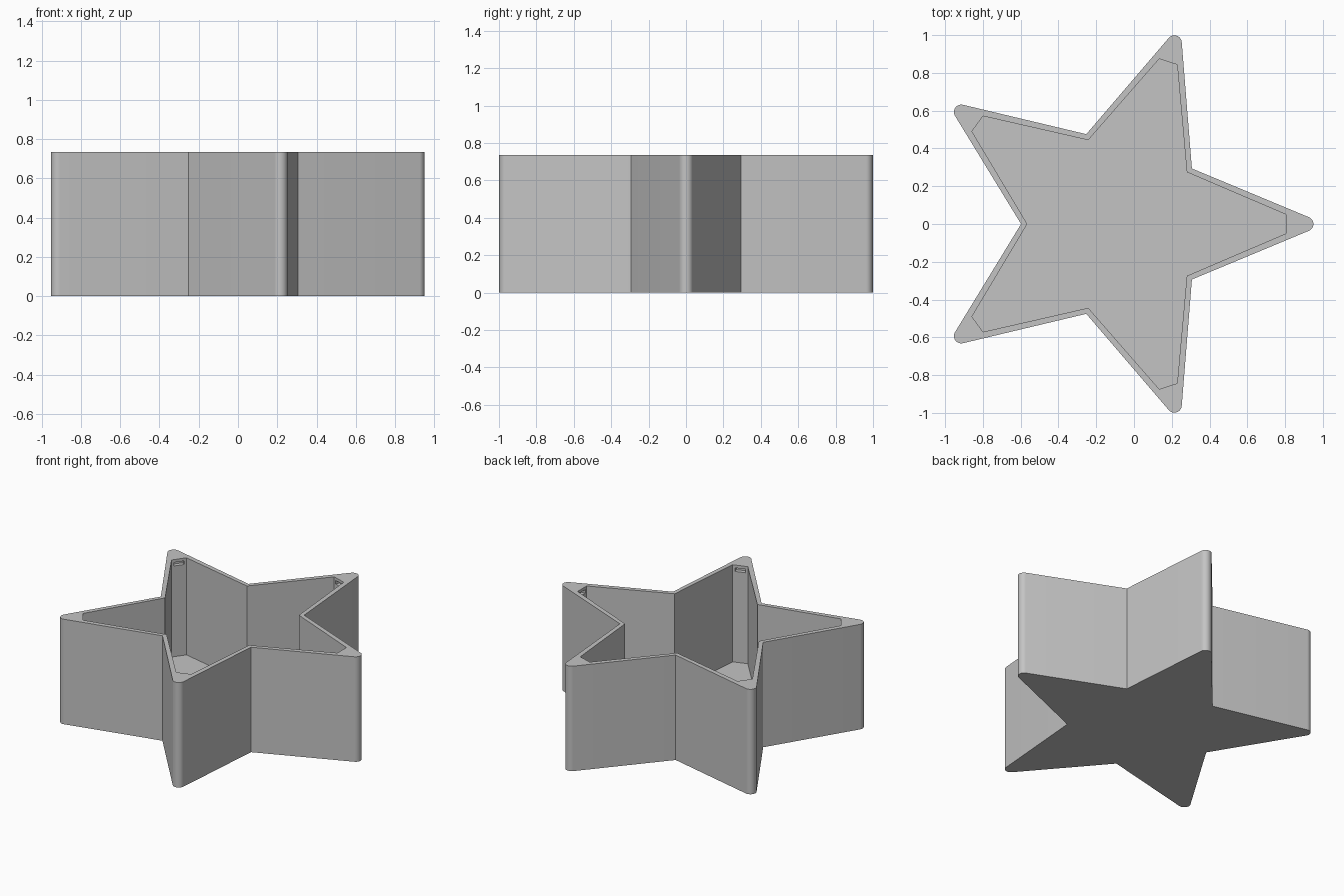
import bpy, bmesh, math

if "Cube" in bpy.data.objects:
    bpy.data.objects.remove(bpy.data.objects["Cube"])

CX = -0.098          # centre of the five-fold star
HEIGHT = 0.735
FLOOR = 0.055

grey = bpy.data.materials.new("light grey")
grey.diffuse_color = (0.55, 0.55, 0.55, 1)
grey.use_nodes = True
grey.node_tree.nodes["Principled BSDF"].inputs["Base Color"].default_value = grey.diffuse_color


def prism(name, outlines, z0, z1):
    """Extrude closed outlines from z0 to z1 into one solid object."""
    bm = bmesh.new()
    for pts in outlines:
        low = [bm.verts.new((x, y, z0)) for x, y in pts]
        high = [bm.verts.new((x, y, z1)) for x, y in pts]
        bm.faces.new(low[::-1])
        bm.faces.new(high)
        n = len(pts)
        for i in range(n):
            j = (i + 1) % n
            bm.faces.new((low[i], low[j], high[j], high[i]))
    bmesh.ops.recalc_face_normals(bm, faces=bm.faces)
    mesh = bpy.data.meshes.new(name)
    bm.to_mesh(mesh)
    bm.free()
    mesh.materials.append(grey)
    obj = bpy.data.objects.new(name, mesh)
    bpy.context.collection.objects.link(obj)
    return obj


def turn(pts, k):
    """Rotate local points to star arm k."""
    a = k * math.tau / 5
    c, s = math.cos(a), math.sin(a)
    return [(CX + x * c - y * s, x * s + y * c) for x, y in pts]


def star(arm, inner_radius):
    """Repeat an arm tip five times with a valley point between arms."""
    a = math.pi / 5
    valley = (inner_radius * math.cos(a), inner_radius * math.sin(a))
    return [p for k in range(5) for p in turn(arm + [valley], k)]


# Rounded arm tip, tangent to the straight sides
TIP, CAP, R_OUT = 1.009, 0.039, 0.50
vx, vy = R_OUT * math.cos(math.pi / 5), R_OUT * math.sin(math.pi / 5)
dx, dy = vx - TIP, vy
limit = math.atan2(dy, dx) - math.acos(CAP / math.hypot(dx, dy))
STEPS = 16
cap = []
for i in range(STEPS + 1):
    t = -limit + 2 * limit * i / STEPS
    cap.append((TIP + CAP * math.cos(t), CAP * math.sin(t)))

# Solid star, star-shaped cavity with blunt tips, small notches below the rim
box = prism("star_box", [star(cap, R_OUT)], 0, HEIGHT)
blunt = [(0.903, -0.05), (0.903, 0.05)]
cavity = prism("cavity_cutter", [star(blunt, 0.467)], FLOOR, HEIGHT + 0.2)
slot = [(0.88, -0.035), (0.932, -0.035), (0.932, 0.035), (0.88, 0.035)]
notches = prism("notch_cutter", [turn(slot, k) for k in range(5)], 0.69, 0.715)

bpy.context.view_layer.objects.active = box
box.select_set(True)
for cutter in (cavity, notches):
    cutter.hide_render = True
    mod = box.modifiers.new(cutter.name, "BOOLEAN")
    mod.operation = "DIFFERENCE"
    mod.solver = "EXACT"
    mod.object = cutter
    bpy.ops.object.modifier_apply(modifier=mod.name)
    bpy.data.objects.remove(cutter)

# Smooth the rounded tips, keep all other edges crisp
bpy.ops.object.shade_smooth_by_angle(angle=math.radians(25))
